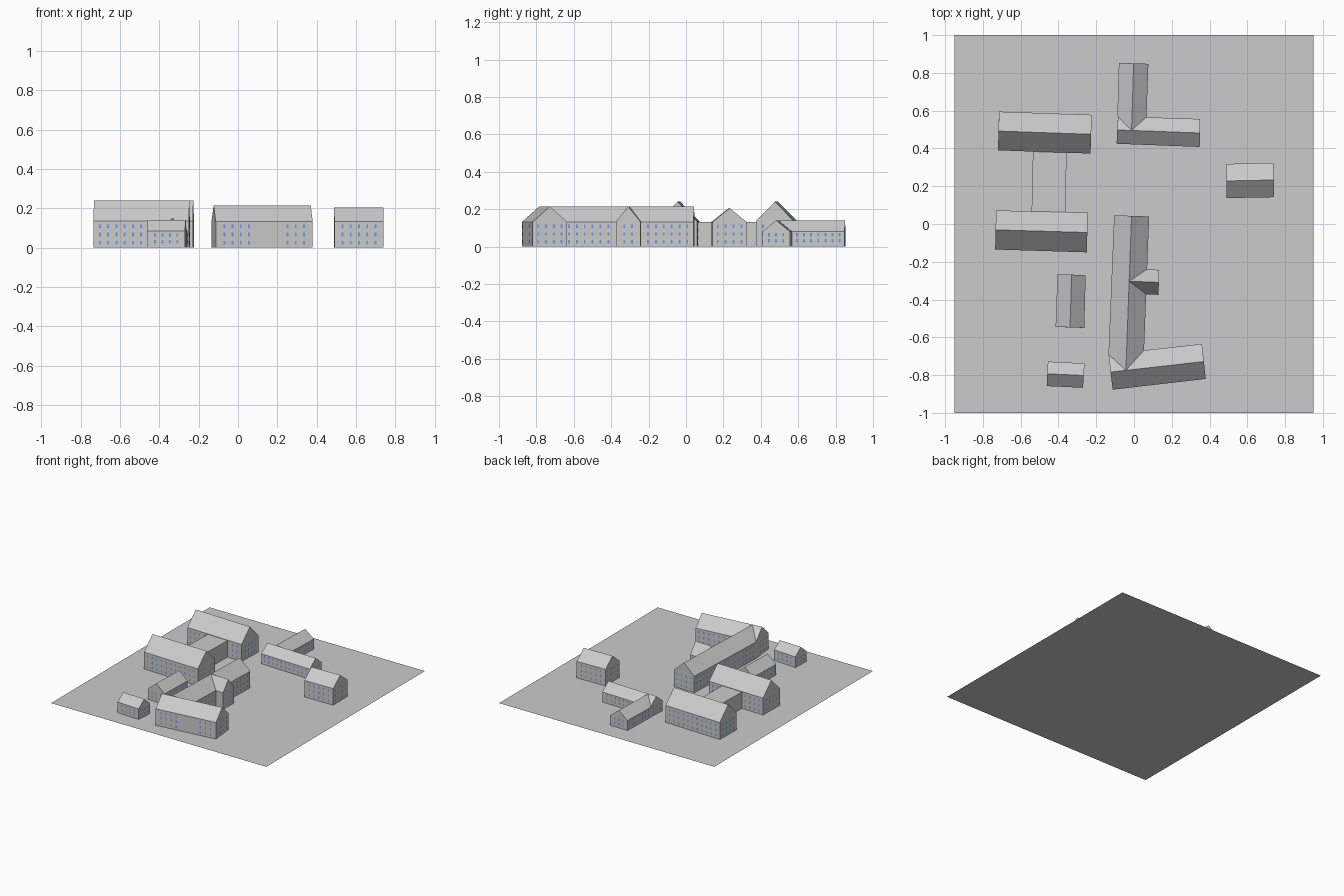
import bpy
from mathutils import Vector

if "Cube" in bpy.data.objects:
    bpy.data.objects.remove(bpy.data.objects["Cube"])

glass = bpy.data.materials.new("window_blue")
glass.diffuse_color = (0.16, 0.32, 0.75, 1)
glass.use_nodes = True
glass.node_tree.nodes["Principled BSDF"].inputs["Base Color"].default_value = glass.diffuse_color


def make(name, verts, faces, mat=None):
    mesh = bpy.data.meshes.new(name)
    mesh.from_pydata(verts, [], faces)
    if mat:
        mesh.materials.append(mat)
    obj = bpy.data.objects.new(name, mesh)
    bpy.context.collection.objects.link(obj)
    return obj


def windows(name, corners, spans, rows, pitch):
    """Thin window panes in even columns on spans of each wall."""
    verts, faces = [], []
    w, h, gap = 0.005, 0.009, 0.001
    for edge, parts in spans.items():
        a, b = Vector(corners[edge]), Vector(corners[(edge + 1) % 4])
        d = (b - a).normalized()
        out = Vector((d.y, -d.x)) * gap
        for t0, t1 in parts:
            length = (b - a).length * (t1 - t0)
            n = max(1, int((length - 0.05) / pitch) + 1)
            mid = a + (b - a) * (t0 + t1) / 2 + out
            for i in range(n):
                p = mid + d * (i - (n - 1) / 2) * pitch
                l, r = p - d * w, p + d * w
                for z in rows:
                    k = len(verts)
                    verts += [(l.x, l.y, z - h), (r.x, r.y, z - h),
                              (r.x, r.y, z + h), (l.x, l.y, z + h)]
                    faces.append((k, k + 1, k + 2, k + 3))
    make(name + "_windows", verts, faces, glass)


def house(name, corners, ridge, eave, top, spans=None, joined=False):
    """Gabled block: corners counter-clockwise, gables on edges 0 and 2.
    A joined wing leaves its far end open where it runs into another roof."""
    verts = [(x, y, 0) for x, y in corners] + [(x, y, eave) for x, y in corners]
    verts += [(x, y, top) for x, y in ridge]
    faces = [(3, 2, 1, 0), (0, 1, 5, 8, 4), (1, 2, 6, 5), (3, 0, 4, 7),
             (5, 6, 9, 8), (7, 4, 8, 9)]
    if not joined:
        faces.append((2, 3, 7, 9, 6))
    make(name, verts, faces)
    walls = {e: [(0, 1)] for e in range(4) if not (joined and e == 2)}
    walls.update(spans or {})
    tall = eave > 0.1
    windows(name, corners, walls, (0.026, 0.067, 0.108) if tall else (0.03, 0.064),
            0.042 if tall else 0.038)


# Ground sheet
make("ground", [(-0.95, -1, 0), (0.95, -1, 0), (0.95, 1, 0), (-0.95, 1, 0)], [(0, 1, 2, 3)])

# Two tall parallel blocks with a flat-roofed link
house("north_west_block", [(-0.715, 0.595), (-0.72, 0.39), (-0.23, 0.373), (-0.224, 0.578)],
      [(-0.717, 0.492), (-0.227, 0.475)], 0.135, 0.24, {1: [(0, 0.37), (0.75, 1)]})
house("west_block", [(-0.73, 0.072), (-0.735, -0.135), (-0.25, -0.15), (-0.245, 0.06)],
      [(-0.733, -0.031), (-0.247, -0.045)], 0.135, 0.24, {3: [(0, 0.23), (0.6, 1)]})
link = [(-0.542, 0.066), (-0.363, 0.062), (-0.357, 0.378), (-0.535, 0.384)]
make("flat_roof_link", [(x, y, z) for z in (0, 0.132) for x, y in link],
     [(3, 2, 1, 0), (4, 5, 6, 7), (0, 1, 5, 4), (1, 2, 6, 5), (2, 3, 7, 6), (3, 0, 4, 7)])

# Large central building: south range, long wing and side gable
house("south_range", [(-0.135, -0.69), (-0.113, -0.877), (0.38, -0.82), (0.36, -0.635)],
      [(-0.124, -0.784), (0.37, -0.728)], 0.132, 0.215,
      {1: [(0, 0.43), (0.65, 1)], 3: [(0, 0.61)]})
house("long_wing", [(0.08, 0.04), (-0.105, 0.046), (-0.135, -0.69), (0.053, -0.669)],
      [(-0.013, 0.043), (-0.043, -0.775)], 0.132, 0.215, {3: [(0, 0.42), (0.61, 1)]}, True)
house("side_gable", [(0.13, -0.375), (0.133, -0.243), (0.068, -0.24), (0.063, -0.372)],
      [(0.131, -0.309), (-0.026, -0.303)], 0.132, 0.215, {1: [], 3: []}, True)

# Low L-shaped building at the north
house("north_range", [(-0.085, 0.57), (-0.092, 0.425), (0.348, 0.408), (0.35, 0.556)],
      [(-0.088, 0.498), (0.349, 0.482)], 0.08, 0.14, {3: [(0, 0.63)]})
house("north_wing", [(0.076, 0.848), (-0.08, 0.853), (-0.088, 0.57), (0.066, 0.566)],
      [(-0.002, 0.85), (-0.013, 0.496)], 0.08, 0.14, None, True)

# Detached small houses
house("east_house", [(0.488, 0.318), (0.49, 0.137), (0.741, 0.142), (0.739, 0.324)],
      [(0.489, 0.228), (0.74, 0.233)], 0.132, 0.205)
house("middle_house", [(-0.256, -0.272), (-0.405, -0.265), (-0.415, -0.545), (-0.263, -0.55)],
      [(-0.33, -0.268), (-0.339, -0.547)], 0.085, 0.148)
house("south_west_house", [(-0.456, -0.728), (-0.462, -0.858), (-0.27, -0.867), (-0.262, -0.738)],
      [(-0.459, -0.793), (-0.266, -0.802)], 0.085, 0.14)
